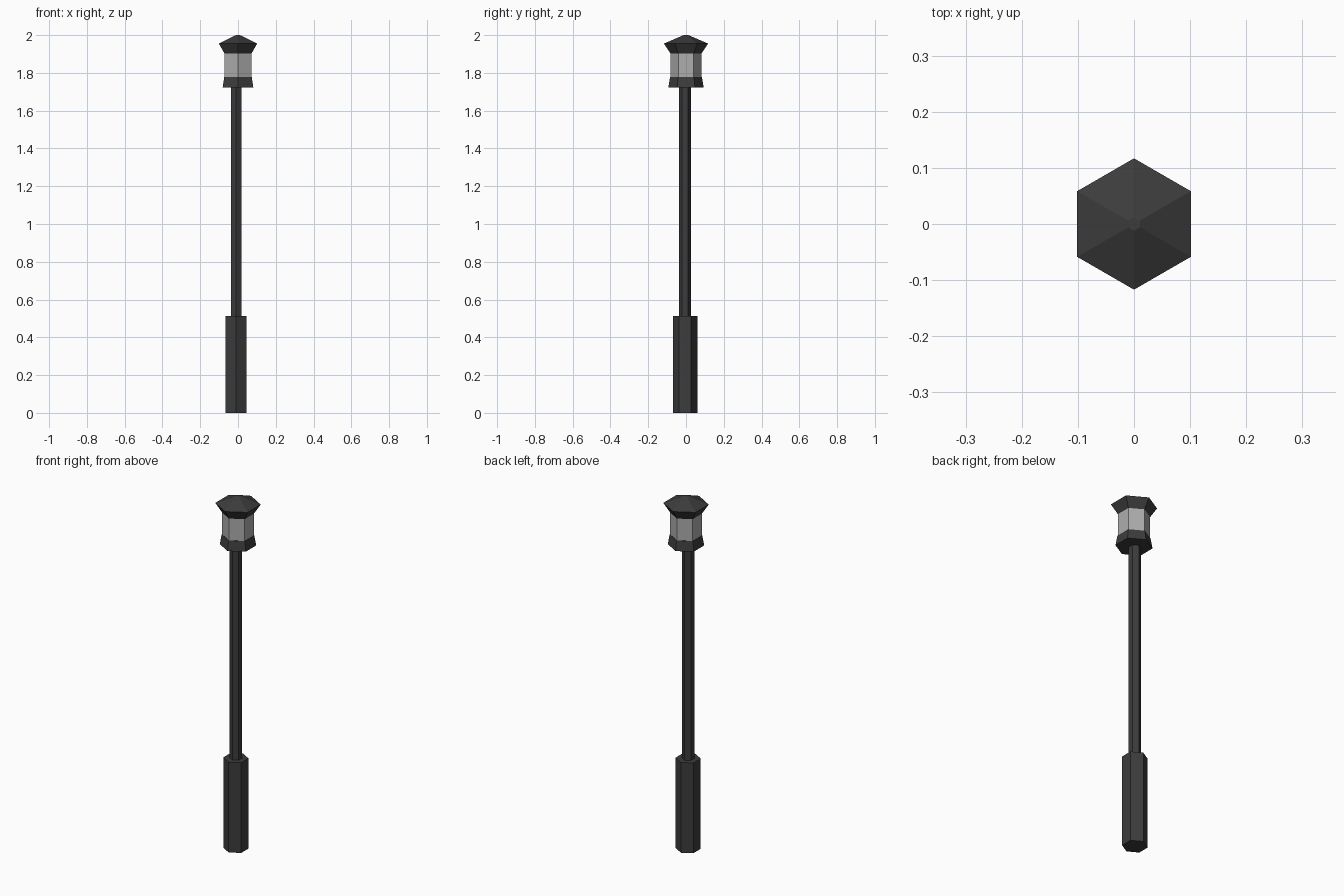
import bpy, bmesh
from math import sin, cos, tau

if "Cube" in bpy.data.objects:
    bpy.data.objects.remove(bpy.data.objects["Cube"])


def material(name, value):
    m = bpy.data.materials.new(name)
    m.diffuse_color = (value, value, value, 1)
    m.use_nodes = True
    m.node_tree.nodes["Principled BSDF"].inputs["Base Color"].default_value = m.diffuse_color
    return m


def lathe(name, profile, sides, centre, mat, phase=0.25):
    """Flat-faced closed solid from (radius, height) rings."""
    bm = bmesh.new()
    rings = [[bm.verts.new((centre[0] + r * cos(tau * (i / sides + phase)),
                            centre[1] + r * sin(tau * (i / sides + phase)), z))
              for i in range(sides)] for r, z in profile]
    for a, b in zip(rings, rings[1:]):
        for i in range(sides):
            j = (i + 1) % sides
            bm.faces.new((a[i], a[j], b[j], b[i]))
    bm.faces.new(rings[0][::-1])
    bm.faces.new(rings[-1])
    mesh = bpy.data.meshes.new(name)
    bm.to_mesh(mesh)
    bm.free()
    mesh.materials.append(mat)
    ob = bpy.data.objects.new(name, mesh)
    bpy.context.collection.objects.link(ob)
    return ob


dark = material("dark_metal", 0.045)
pale = material("pale_glass", 0.42)
post_centre = (-0.01, -0.005)

# Post: thick foot and slim shaft, slightly off the lantern axis
lathe("foot", [(0.065, 0), (0.065, 0.512)], 6, post_centre, dark)
lathe("shaft", [(0.032, 0.512), (0.032, 1.722)], 6, post_centre, dark)

# Hexagonal lantern: tray, glass and flared cap
lathe("lantern_tray", [(0.094, 1.722), (0.084, 1.778)], 6, (0, 0), dark)
lathe("lantern_glass", [(0.082, 1.778), (0.082, 1.902)], 6, (0, 0), pale)
lathe("lantern_cap", [(0.082, 1.902), (0.117, 1.955), (0.012, 2.0)], 6, (0, 0), dark)
